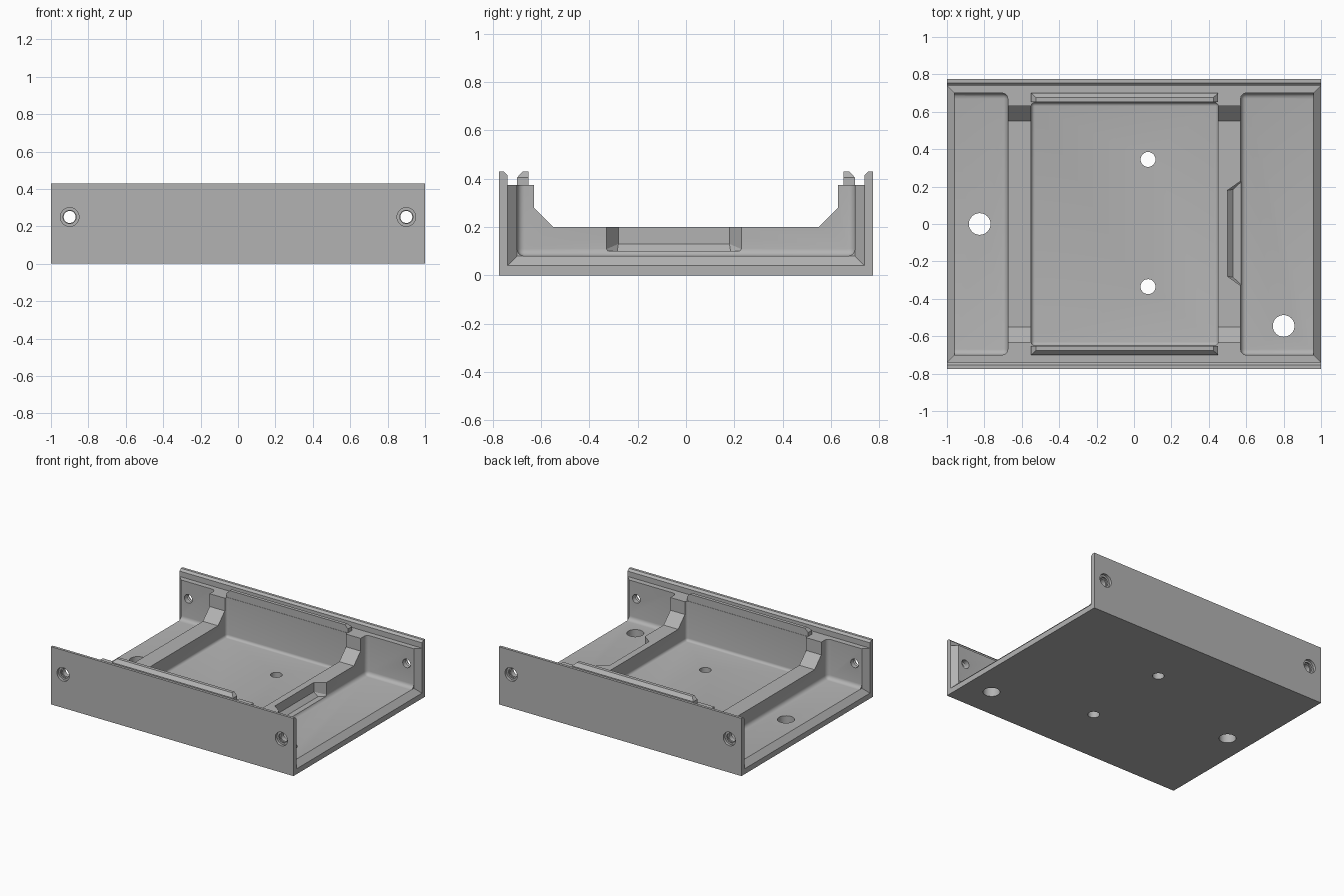
import bpy, bmesh, math
from mathutils import Matrix, Vector

cube = bpy.data.objects.get("Cube")
if cube:
    bpy.data.objects.remove(cube)

grey = bpy.data.materials.new("plain_grey")
grey.use_nodes = True
colour = (0.45, 0.45, 0.45, 1)
grey.diffuse_color = colour
grey.node_tree.nodes["Principled BSDF"].inputs["Base Color"].default_value = colour


def finish(name, bm):
    bmesh.ops.recalc_face_normals(bm, faces=bm.faces)
    mesh = bpy.data.meshes.new(name)
    bm.to_mesh(mesh)
    bm.free()
    obj = bpy.data.objects.new(name, mesh)
    obj.data.materials.append(grey)
    bpy.context.collection.objects.link(obj)
    return obj


def box(name, low, high, bevel=0):
    bm = bmesh.new()
    low, high = Vector(low), Vector(high)
    bmesh.ops.create_cube(bm, size=1)
    bmesh.ops.scale(bm, vec=high - low, verts=bm.verts)
    bmesh.ops.translate(bm, vec=(low + high) / 2, verts=bm.verts)
    if bevel:
        bmesh.ops.bevel(bm, geom=bm.edges[:], offset=bevel, segments=5,
                        profile=0.5, affect='EDGES')
    return finish(name, bm)


def hull(name, points):
    bm = bmesh.new()
    for p in points:
        bm.verts.new(p)
    bmesh.ops.convex_hull(bm, input=bm.verts[:])
    return finish(name, bm)


def prism(name, half, x0, x1):
    """Extrude a y-symmetric (y, z) half profile along x."""
    profile = half + [(-y, z) for y, z in reversed(half)]
    bm = bmesh.new()
    face = bm.faces.new([bm.verts.new((x0, y, z)) for y, z in profile])
    new = bmesh.ops.extrude_face_region(bm, geom=[face])["geom"]
    bmesh.ops.translate(bm, vec=(x1 - x0, 0, 0),
                        verts=[v for v in new if isinstance(v, bmesh.types.BMVert)])
    return finish(name, bm)


def drill(name, centre, r1, r2, depth, turn=0):
    bm = bmesh.new()
    bmesh.ops.create_cone(bm, cap_ends=True, segments=32, radius1=r1, radius2=r2,
                          depth=depth, matrix=Matrix.Translation(centre)
                          @ Matrix.Rotation(turn, 4, 'X'))
    return finish(name, bm)


def cut(target, cutter):
    cutter.hide_render = True
    mod = target.modifiers.new("cut", 'BOOLEAN')
    mod.operation, mod.solver, mod.object = 'DIFFERENCE', 'EXACT', cutter
    bpy.context.view_layer.objects.active = target
    bpy.ops.object.modifier_apply(modifier=mod.name)
    bpy.data.objects.remove(cutter)


tray = box("tray", (-1, -0.775, 0), (1, 0.775, 0.43))

# Lid channel, then the stepped profile over the cross ribs
cut(tray, prism("channel", [(0.74, 0.375), (0.74, 0.415), (0.77, 0.445), (0.77, 0.6)], -1.1, 1.1))
cut(tray, prism("rib_profile", [(0.55, 0.2), (0.63, 0.28), (0.63, 0.7)], -0.8, 0.8))

# Three rounded pockets leave the two ribs standing
cut(tray, box("middle_pocket", (-0.55, -0.65, 0.08), (0.45, 0.65, 0.8), 0.02))
cut(tray, box("left_pocket", (0.57, -0.7, 0.08), (1.3, 0.7, 0.8), 0.03))
cut(tray, box("right_pocket", (-1.3, -0.7, 0.08), (-0.675, 0.7, 0.8), 0.03))

# Flared openings at both ends
for side in (-1, 1):
    flare = [(side * x, s * (x - 0.26), z) for s in (-1, 1)
             for x, low in ((0.96, 0.08), (1.04, 0.0)) for z in (low, 0.7)]
    cut(tray, hull("flare", flare))

# Cable notch in the left rib, with splayed ends and a sloped bottom
notch = [(x, -0.05 + s * half, z) for s in (-1, 1) for x, half, low in
         ((0.5, 0.23, 0.13), (0.53, 0.235, 0.1), (0.6, 0.3, 0.1)) for z in (low, 0.3)]
cut(tray, hull("notch", notch))

# Floor holes
for x, y, r in ((-0.825, 0, 0.058), (0.8, -0.545, 0.058), (0.075, 0.345, 0.04), (0.075, -0.335, 0.04)):
    cut(tray, drill("floor_hole", (x, y, 0), r, r, 0.4))

# Counterbored screw holes in both long walls
for x in (-0.9, 0.9):
    for s in (-1, 1):
        turn = s * math.pi / 2
        cut(tray, drill("screw_hole", (x, s * 0.74, 0.25), 0.032, 0.032, 0.3, turn))
        cut(tray, drill("counterbore", (x, s * 0.775, 0.25), 0.05, 0.05, 0.04, turn))
        cut(tray, drill("countersink", (x, s * 0.75, 0.25), 0.042, 0.032, 0.03, -turn))

# Snap lips along the middle of each long wall
for name, s in (("front_lip", -1), ("back_lip", 1)):
    base = [(x, s * y, z) for x in (-0.55, 0.45) for y in (0.652, 0.7) for z in (0.37, 0.405)]
    top = [(x, s * y, 0.43) for x in (-0.525, 0.425) for y in (0.652, 0.677)]
    hull(name, base + top)

# Smooth rounded corners, sharp edges elsewhere
bpy.ops.object.select_all(action='DESELECT')
tray.select_set(True)
bpy.context.view_layer.objects.active = tray
bpy.ops.object.shade_smooth_by_angle(angle=math.radians(30))
